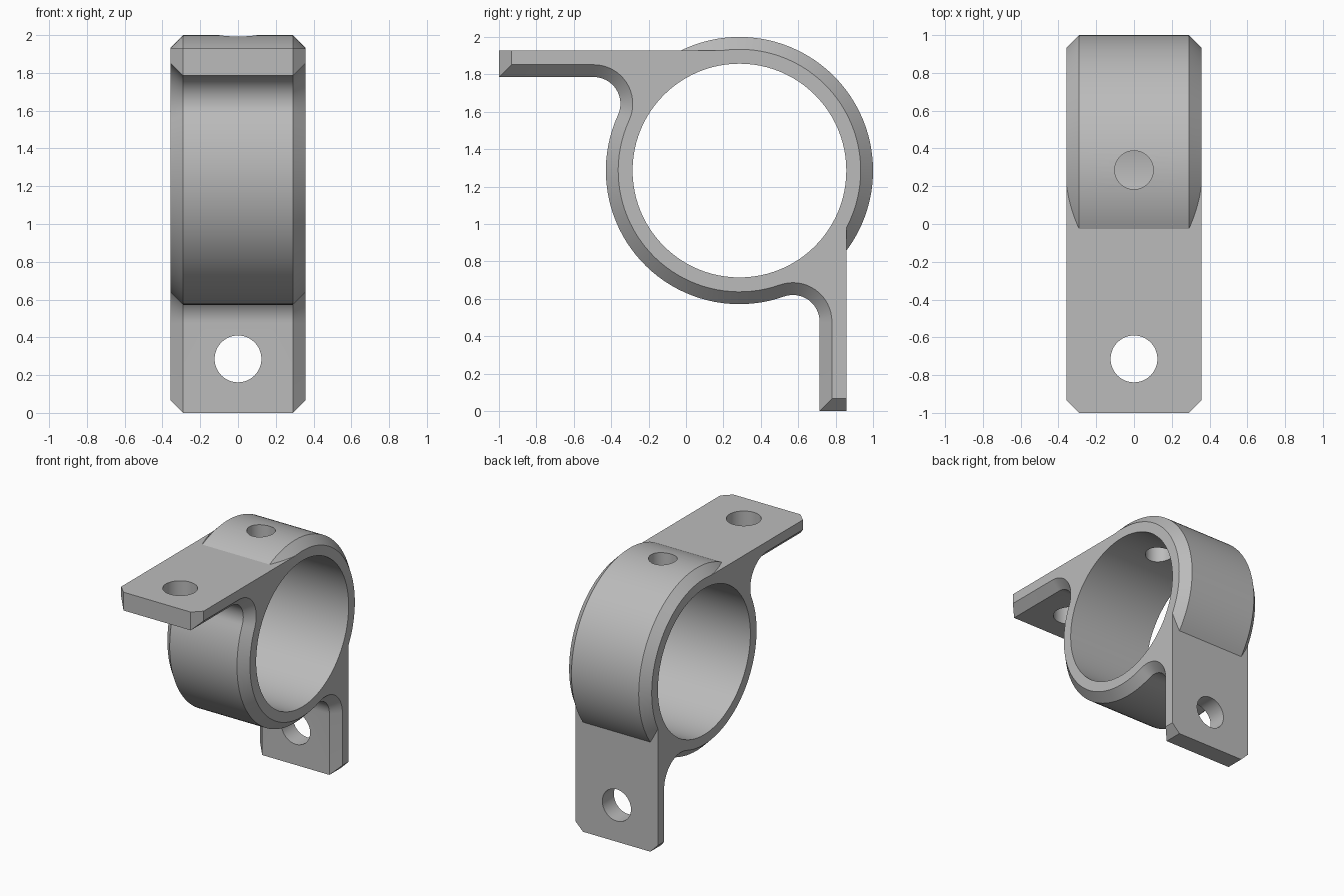
import bpy, bmesh
from math import pi, sin, cos, asin, acos, atan2, sqrt
from mathutils import Matrix

if "Cube" in bpy.data.objects:
    bpy.data.objects.remove(bpy.data.objects["Cube"], do_unlink=True)

U = 1 / 7                       # design unit: wall and tab thickness
CY, CZ = 2 * U, 9 * U           # ring centre
R, BORE, HALF_W = 5 * U, 4 * U, 2.5 * U
CHAMFER = 0.066
TOP, BACK = 4.5 * U, 4 * U      # flat outer tab faces, measured from the ring centre
FILLET = U


def arc(cy, cz, r, a0, a1, n):
    return [(cy + r * cos(a0 + (a1 - a0) * i / n), cz + r * sin(a0 + (a1 - a0) * i / n))
            for i in range(n + 1)]


def profile(d):
    """Side outline around the ring centre, inset by d except on the flat tab faces."""
    reach = R + FILLET
    f1z = TOP - U - FILLET
    f1y = -sqrt(reach ** 2 - f1z ** 2)
    f2y = BACK - U - FILLET
    f2z = -sqrt(reach ** 2 - f2y ** 2)
    a1, a2 = atan2(f1z, f1y), atan2(f2z, f2y) + 2 * pi
    r, front, foot = R - d, -1 - CY + d, -CZ + d
    pts = [(front, TOP), (front, TOP - U + d)]
    pts += arc(f1y, f1z, FILLET + d, pi / 2, a1 - pi, 16)
    pts += arc(0, 0, r, a1, a2, 40)[1:-1]
    pts += arc(f2y, f2z, FILLET + d, a2 - pi, 0, 16)
    pts += [(BACK - U + d, foot), (BACK, foot)]
    pts += arc(0, 0, r, -acos(BACK / r), pi - asin(TOP / r), 56)
    return pts


# Bracket body: outline lofted across the width, tapering through both chamfers
STEPS = 6
insets = [CHAMFER * (1 - i / STEPS) for i in range(STEPS + 1)]
sections = [(-HALF_W + CHAMFER - d, d) for d in insets]
sections += [(-x, d) for x, d in reversed(sections)]
bm = bmesh.new()
rings = [[bm.verts.new((x, y + CY, z + CZ)) for y, z in profile(d)] for x, d in sections]
for a, b in zip(rings, rings[1:]):
    for i in range(len(a)):
        j = (i + 1) % len(a)
        bm.faces.new((a[i], a[j], b[j], b[i]))
bm.faces.new(rings[0])
bm.faces.new(rings[-1][::-1])
bmesh.ops.recalc_face_normals(bm, faces=bm.faces)
mesh = bpy.data.meshes.new("clamp_bracket")
bm.to_mesh(mesh)
bm.free()
bracket = bpy.data.objects.new("clamp_bracket", mesh)
bpy.context.collection.objects.link(bracket)

grey = bpy.data.materials.new("plain grey")
grey.use_nodes = True
grey.diffuse_color = (0.5, 0.5, 0.5, 1)
grey.node_tree.nodes["Principled BSDF"].inputs["Base Color"].default_value = (0.5, 0.5, 0.5, 1)
mesh.materials.append(grey)

bpy.ops.object.select_all(action='DESELECT')
bracket.select_set(True)
bpy.context.view_layer.objects.active = bracket


def drill(name, centre, radius, depth, axis, sides):
    """Cut a round hole along an axis."""
    turn = {'X': Matrix.Rotation(pi / 2, 4, 'Y'), 'Y': Matrix.Rotation(pi / 2, 4, 'X'),
            'Z': Matrix.Identity(4)}[axis]
    b = bmesh.new()
    bmesh.ops.create_cone(b, cap_ends=True, segments=sides, radius1=radius, radius2=radius,
                          depth=depth, matrix=Matrix.Translation(centre) @ turn)
    m = bpy.data.meshes.new(name)
    b.to_mesh(m)
    b.free()
    m.materials.append(grey)
    cutter = bpy.data.objects.new(name, m)
    cutter.hide_render = True
    bpy.context.collection.objects.link(cutter)
    mod = bracket.modifiers.new(name, 'BOOLEAN')
    mod.operation, mod.solver, mod.object = 'DIFFERENCE', 'EXACT', cutter
    bpy.ops.object.modifier_apply(modifier=name)
    bpy.data.objects.remove(cutter, do_unlink=True)


# Main bore, set-screw hole in the crown, and one bolt hole in each tab
drill("bore", (0, CY, CZ), BORE, 2, 'X', 96)
drill("screw_hole", (0, CY, CZ + R), 0.102, 0.5, 'Z', 48)
drill("top_tab_hole", (0, -5 * U, CZ + TOP), 0.124, 0.5, 'Z', 48)
drill("back_tab_hole", (0, CY + BACK, 2 * U), 0.124, 0.5, 'Y', 48)

bpy.ops.object.shade_smooth_by_angle(angle=pi / 9)
